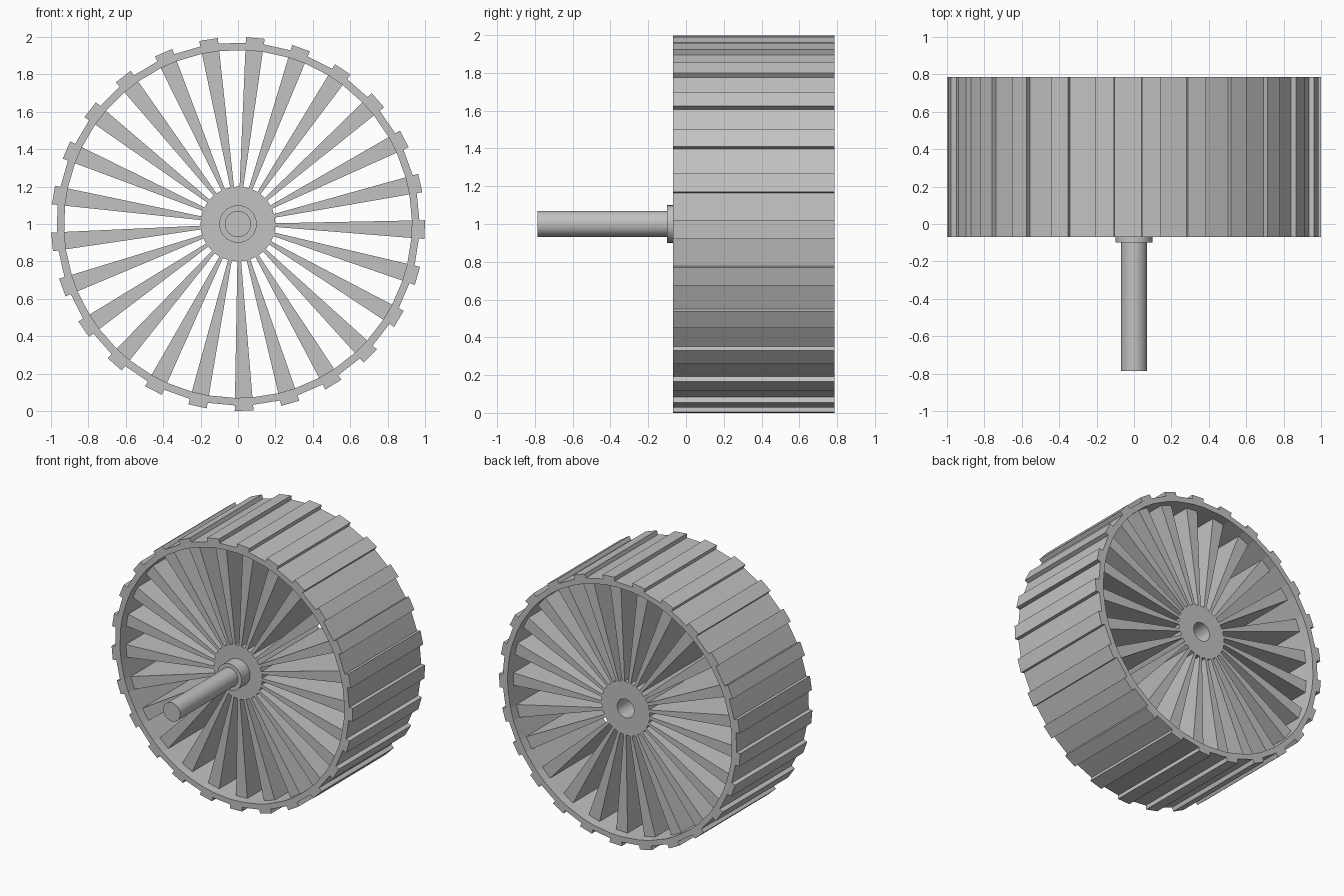
import bpy
import bmesh
from math import cos, sin, radians

cube = bpy.data.objects.get("Cube")
if cube:
    bpy.data.objects.remove(cube, do_unlink=True)

COUNT = 25                  # spokes, each with a tread bar outside it
STEP = 360 / COUNT
HALF = STEP * 0.2           # half the angle of one spoke
START = -1.72               # direction of the first spoke
RIM_IN, RIM_OUT, TREAD = 0.93, 0.97, 1.0
HUB, BORE = 0.2, 0.07
RIM_Y = (-0.07, 0.785)
CORE_Y = (0.0, 0.715)       # hub and spokes sit inside the rim

grey = bpy.data.materials.new("mid grey")
grey.use_nodes = True
grey.diffuse_color = (0.54, 0.54, 0.54, 1)
grey.node_tree.nodes["Principled BSDF"].inputs["Base Color"].default_value = grey.diffuse_color


def polar(r, degrees):
    a = radians(degrees)
    return r * cos(a), 1 + r * sin(a)


def prism(bm, points, depth, skip=()):
    """Extrude an x-z outline along y, leaving out the sides in skip."""
    front, back = [[bm.verts.new((x, y, z)) for x, z in points] for y in depth]
    bm.faces.new(front)
    bm.faces.new(back[::-1])
    for i in range(len(points)):
        if i not in skip:
            j = (i + 1) % len(points)
            bm.faces.new((front[i], back[i], back[j], front[j]))


def finish(bm, name, smooth=False):
    bmesh.ops.remove_doubles(bm, verts=bm.verts, dist=0.0001)
    bmesh.ops.recalc_face_normals(bm, faces=bm.faces)
    mesh = bpy.data.meshes.new(name)
    bm.to_mesh(mesh)
    bm.free()
    mesh.materials.append(grey)
    obj = bpy.data.objects.new(name, mesh)
    bpy.context.collection.objects.link(obj)
    if smooth:
        bpy.ops.object.select_all(action='DESELECT')
        obj.select_set(True)
        bpy.context.view_layer.objects.active = obj
        bpy.ops.object.shade_smooth_by_angle(angle=radians(30))
    return obj


def sector(r_in, r_out, a, b):
    return [polar(r_in, a), polar(r_out, a), polar(r_out, b), polar(r_in, b)]


rim, hub, spokes = bmesh.new(), bmesh.new(), bmesh.new()
for k in range(COUNT):
    a = START + k * STEP - HALF
    b = a + 2 * HALF
    c = a + STEP

    # Rim: one raised tread cell, then one plain cell
    tread = [polar(RIM_IN, a), polar(RIM_OUT, a), polar(TREAD, a),
             polar(TREAD, b), polar(RIM_OUT, b), polar(RIM_IN, b)]
    prism(rim, tread, RIM_Y, skip=(0, 4))
    prism(rim, sector(RIM_IN, RIM_OUT, b, c), RIM_Y, skip=(0, 2))

    # Hub with an open bore
    prism(hub, sector(BORE, HUB, a, b), CORE_Y, skip=(0, 2))
    prism(hub, sector(BORE, HUB, b, c), CORE_Y, skip=(0, 2))

    # Wedge-shaped spoke
    prism(spokes, sector(HUB, RIM_IN, a, b), CORE_Y)

finish(rim, "treaded_rim")
finish(hub, "hub", smooth=True)
finish(spokes, "spokes")

# Axle and its collar
for name, radius, depth in (("axle", 0.07, (-0.785, 0.1)),
                            ("axle_collar", 0.1, (-0.1, 0.0))):
    bm = bmesh.new()
    prism(bm, [polar(radius, i * 360 / 32) for i in range(32)], depth)
    finish(bm, name, smooth=True)
